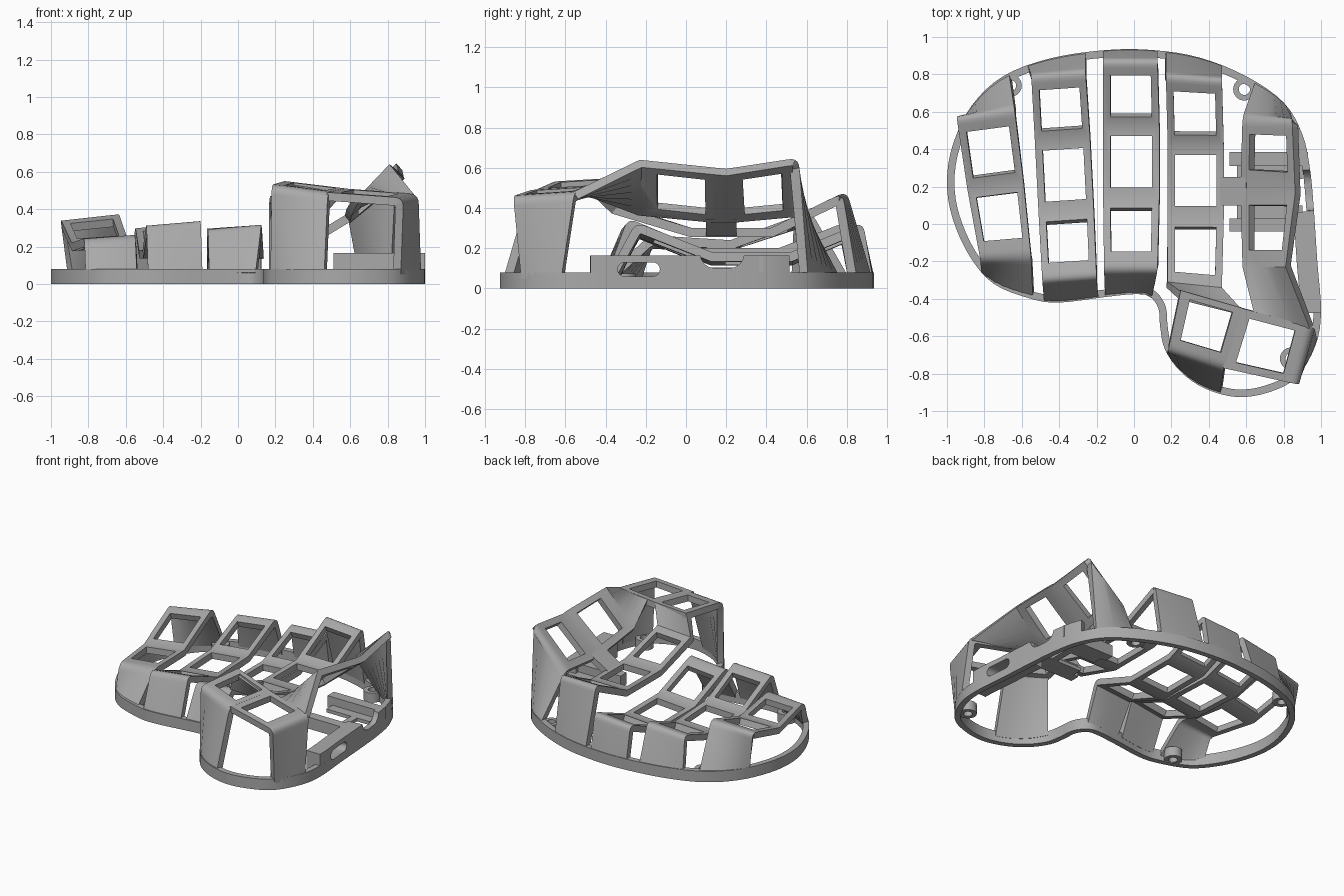
import bpy, bmesh, math
from mathutils import Vector as V
from mathutils.geometry import intersect_point_line

if "Cube" in bpy.data.objects:
    bpy.data.objects.remove(bpy.data.objects["Cube"], do_unlink=True)

grey = bpy.data.materials.new("plain grey")
grey.use_nodes = True
grey.diffuse_color = (0.4, 0.4, 0.4, 1)
grey.node_tree.nodes["Principled BSDF"].inputs["Base Color"].default_value = (0.4, 0.4, 0.4, 1)


def apply_and_shade(ob):
    """Apply the modifiers first so that every cut and rim edge stays sharp."""
    bpy.ops.object.select_all(action="DESELECT")
    ob.select_set(True)
    bpy.context.view_layer.objects.active = ob
    for mod in list(ob.modifiers):
        bpy.ops.object.modifier_apply(modifier=mod.name)
    bpy.ops.object.shade_smooth_by_angle(angle=math.radians(30))


def finish(name, bm, thick=0):
    me = bpy.data.meshes.new(name)
    bm.to_mesh(me)
    bm.free()
    me.materials.append(grey)
    ob = bpy.data.objects.new(name, me)
    bpy.context.collection.objects.link(ob)
    if thick:
        mod = ob.modifiers.new("thickness", "SOLIDIFY")
        mod.thickness, mod.offset, mod.use_even_offset = thick, -1, True
    apply_and_shade(ob)
    return ob


def box(name, x0, x1, y0, y1, z0, z1):
    bm = bmesh.new()
    bmesh.ops.create_cube(bm, size=1)
    for v in bm.verts:
        v.co = V(((x0 + x1) / 2 + v.co.x * (x1 - x0), (y0 + y1) / 2 + v.co.y * (y1 - y0),
                  (z0 + z1) / 2 + v.co.z * (z1 - z0)))
    return finish(name, bm)


# Base outline, clockwise from the back, smoothed
pts = [(-.15, .93), (.1, .93), (.35, .89), (.6, .79), (.8, .65), (.9, .48), (.94, .3), (.96, .1),
       (.98, -.2), (1, -.47), (.97, -.65), (.87, -.82), (.72, -.9), (.55, -.925), (.38, -.88),
       (.25, -.79), (.165, -.67), (.14, -.55), (.13, -.45), (.08, -.385), (0, -.375), (-.15, -.39),
       (-.4, -.42), (-.55, -.4), (-.75, -.32), (-.88, -.17), (-.97, .03), (-1, .22),
       (-.97, .42), (-.87, .63), (-.7, .79), (-.45, .885)]
P = [V(p) for p in pts]
outline = []
for i in range(len(P)):
    a, b, c, d = (P[(i + k) % len(P)] for k in (-1, 0, 1, 2))
    for t in (0, .25, .5, .75):
        outline.append(b + (c - a) * t / 2 + (a * 2 - b * 5 + c * 4 - d) * t * t / 2
                       + (b * 3 - a - c * 3 + d) * t ** 3 / 2)


def on_outline(p):
    """Nearest point of the base outline, at the height of p."""
    flat, hits = V((p.x, p.y)), []
    for a, b in zip(outline, outline[1:] + outline[:1]):
        t = intersect_point_line(flat, a, b)[1]
        hits.append(a.lerp(b, min(max(t, 0), 1)))
    q = min(hits, key=lambda h: (h - flat).length)
    return V((q.x, q.y, p.z))


def corner(a, b, c, r=0.05, n=5):
    """Points rounding the corner b between a and c."""
    p, q = b + (a - b).normalized() * r, b + (c - b).normalized() * r
    return [p * (1 - t) ** 2 + b * 2 * t * (1 - t) + q * t * t for t in [i / n for i in range(n + 1)]]


def strip(name, stations, keys=(), crests=(), u=(0.13, 0.87), v=(0.13, 0.83), n=6):
    """Bent plate through left/right point pairs; key spans get a square hole, low ends follow the rim."""
    st = [(V(a), V(b)) for a, b in stations]
    rows, holes = [], []
    for i, (a, b) in enumerate(st):
        if i in crests:
            rows += zip(corner(st[i - 1][0], a, st[i + 1][0]), corner(st[i - 1][1], b, st[i + 1][1]))
        else:
            rows.append((a, b))
        if i in keys:
            holes.append(len(rows) - 1)
    bm = bmesh.new()
    vs = []
    for a, b in rows:
        line = [a.lerp(b, k / n) for k in range(n + 1)]
        if a.z < 0.1:
            line = [on_outline(p) for p in line]
        vs.append([bm.verts.new(p) for p in line])
    for i in range(len(vs) - 1):
        r0, r1 = vs[i], vs[i + 1]
        if i in holes:
            q = [bm.verts.new(r0[0].co.lerp(r1[0].co, t).lerp(r0[-1].co.lerp(r1[-1].co, t), s))
                 for s, t in ((u[0], v[0]), (u[0], v[1]), (u[1], v[1]), (u[1], v[0]))]
            bm.faces.new((r0[0], r1[0], q[1], q[0]))
            bm.faces.new(r1 + [q[2], q[1]])
            bm.faces.new((r1[-1], r0[-1], q[3], q[2]))
            bm.faces.new(r0[::-1] + [q[0], q[3]])
        else:
            for k in range(n):
                bm.faces.new((r0[k], r1[k], r1[k + 1], r0[k + 1]))
    return finish(name, bm, 0.045)


def wall(name, line, z0, z1, thick, closed=False):
    bm = bmesh.new()
    vs = [(bm.verts.new((p.x, p.y, z0)), bm.verts.new((p.x, p.y, z1))) for p in line]
    for i in range(len(vs) - (not closed)):
        (a, b), (c, d) = vs[i], vs[(i + 1) % len(vs)]
        bm.faces.new((a, b, d, c))
    return finish(name, bm, thick)


def right_part(y0, y1):
    """Piece of the outline on the right side between two depths."""
    pick = [p for p in outline if p.x > 0.8 and y0 + .01 < p.y < y1 - .01]
    ends = [on_outline(V((pick[k].x, y, 0))).xy for k, y in ((0, y1), (-1, y0))]
    return ends[:1] + pick + ends[1:]


rim = wall("base_rim", outline, 0, 0.08, 0.04, True)
side_front = wall("port_wall", right_part(-0.475, 0.07), 0.01, 0.165, 0.11)
side_back = wall("side_wall", right_part(0.07, 0.52), 0.01, 0.165, 0.04)


# Port slot and round-cornered notch
def slot_cutter(name, y0, y1, z0, z1):
    bm = bmesh.new()
    r = (z1 - z0) / 2
    ring = []
    for cy, a0 in ((y1 - r, -90), (y0 + r, 90)):
        for k in range(9):
            a = math.radians(a0 + k * 22.5)
            ring.append(bm.verts.new((0.8, cy + r * math.cos(a), z0 + r + r * math.sin(a))))
    f = bm.faces.new(ring)
    ext = bmesh.ops.extrude_face_region(bm, geom=[f])
    bmesh.ops.translate(bm, vec=(0.3, 0, 0), verts=[g for g in ext["geom"] if isinstance(g, bmesh.types.BMVert)])
    bmesh.ops.recalc_face_normals(bm, faces=bm.faces)
    ob = finish(name, bm)
    ob.hide_render = True
    ob.hide_set(True)
    return ob


for cutter, targets in ((slot_cutter("port_cutter", -.34, -.13, .06, .13), (rim, side_front)),
                        (slot_cutter("notch_cutter", .07, .29, .1, .25), (side_back,))):
    for ob in targets:
        mod = ob.modifiers.new("cut", "BOOLEAN")
        mod.operation, mod.object, mod.solver = "DIFFERENCE", cutter, "EXACT"
        apply_and_shade(ob)

# Finger columns, each from back foot to front foot
strip("outer_column", [((-.91, .56, .06), (-.67, .81, .06)), ((-.95, .58, .35), (-.64, .62, .385)),
                       ((-.89, .18, .22), (-.59, .22, .24)), ((-.82, -.2, .245), (-.55, -.18, .265)),
                       ((-.82, -.265, .06), (-.54, -.4, .06))], (1, 2), (1, 3))
strip("ring_column", [((-.57, .852, .06), (-.26, .913, .06)), ((-.55, .8, .31), (-.26, .82, .34)),
                      ((-.53, .44, .18), (-.235, .46, .2)), ((-.51, .05, .18), (-.215, .07, .2)),
                      ((-.49, -.31, .325), (-.2, -.29, .35)), ((-.48, -.412, .06), (-.19, -.395, .06))],
      (1, 2, 3), (1, 4))
strip("middle_column", [((-.165, .93, .06), (.125, .93, .06)), ((-.165, .88, .31), (.125, .88, .33)),
                        ((-.165, .52, .16), (.135, .52, .18)), ((-.165, .13, .16), (.135, .13, .18)),
                        ((-.16, -.25, .305), (.125, -.25, .33)), ((-.155, -.388, .06), (.1, -.387, .06))],
      (1, 2, 3), (1, 4))
strip("index_column", [((.17, .92, .06), (.47, .845, .06)), ((.17, .8, .485), (.47, .78, .475)),
                       ((.18, .42, .3), (.48, .42, .3)), ((.18, .03, .3), (.48, .03, .3)),
                       ((.18, -.31, .41), (.47, -.34, .41)), ((.25, -.36, .545), (.57, -.45, .51))],
      (1, 2, 3), (1,))

# Steep inner column, joined to the index column and the thumb plate
strip("inner_column", [((.65, .765, .06), (.84, .61, .06)), ((.58, .57, .39), (.845, .56, .65)),
                       ((.57, .22, .36), (.86, .2, .595)), ((.57, .15, .36), (.86, .15, .6)),
                       ((.58, -.23, .4), (.81, -.23, .64)), ((.64, -.47, .505), (.94, -.56, .48))],
      (1, 3), (1,), u=(.15, .87), v=(.13, .76))
strip("column_bridge", [((.46, .1, .3), (.46, .25, .3)), ((.6, .1, .385), (.6, .25, .385))])

# Thumb cluster
strip("thumb_inner_key", [((.25, -.355, .55), (.58, -.45, .51)), ((.18, -.69, .53), (.48, -.78, .49)),
                          ((.175, -.685, .05), (.46, -.91, .05))], (0,), (1,), u=(.17, .87), v=(.12, .88))
strip("thumb_outer_key", [((.475, -.77, .49), (.575, -.45, .51)), ((.885, -.86, .46), (.965, -.555, .48)),
                          ((.87, -.82, .05), (.976, -.62, .05))], (0,), (1,), u=(.13, .87), v=(.16, .87))

# Controller holder rails
for name, y0, y1, ledge in (("back_rail", .31, .385, -.07), ("front_rail", -.04, .03, .07)):
    box(name, .51, .93, y0, y1, .08, .165)
    e = y0 + ledge if ledge < 0 else y1
    box(name + "_ledge", .55, .9, e, e + abs(ledge), .08, .105)
box("rail_stop", .75, .8, .02, .32, .08, .105)

# Screw bosses
for i, (x, y) in enumerate(((-.66, .74), (.59, .72), (.84, -.72), (-.6, -.31))):
    bm = bmesh.new()
    rings = []
    for r, z in ((.03, .005), (.06, .005), (.06, .075), (.03, .075)):
        rings.append([bm.verts.new((x + r * math.cos(k * math.tau / 24), y + r * math.sin(k * math.tau / 24), z))
                      for k in range(24)])
    for j in range(4):
        for k in range(24):
            a, b, m = rings[j], rings[(j + 1) % 4], (k + 1) % 24
            bm.faces.new((a[k], a[m], b[m], b[k]))
    bmesh.ops.recalc_face_normals(bm, faces=bm.faces)
    finish(f"screw_boss_{i + 1}", bm)
